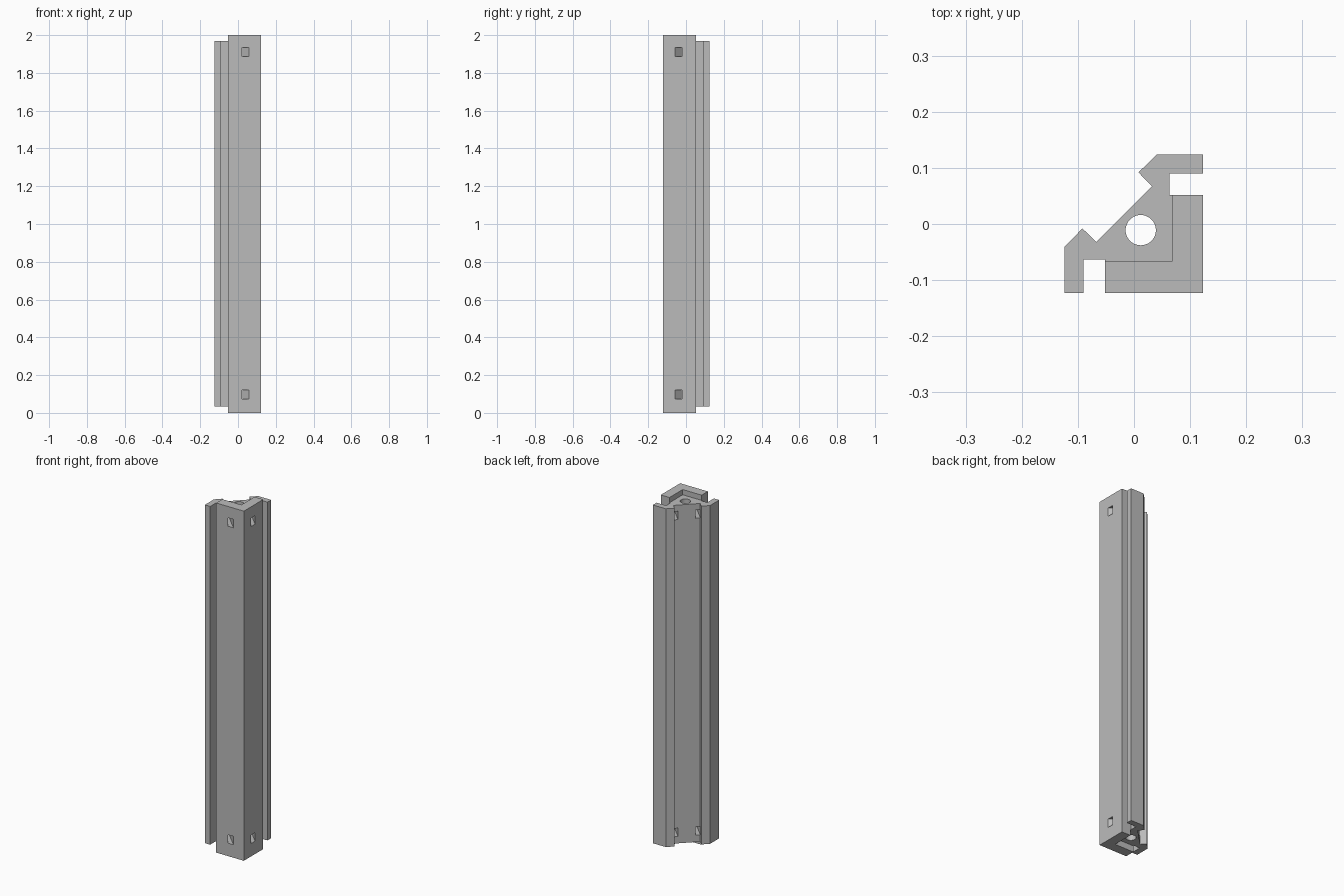
import bpy, bmesh
from math import cos, sin, pi, radians
from mathutils import Matrix

if "Cube" in bpy.data.objects:
    bpy.data.objects.remove(bpy.data.objects["Cube"])

TOP, BOTTOM = 1.97, 0.035  # ends of the recessed core


def prism(name, points, z0, z1):
    """Extrude a plan outline from z0 to z1."""
    bm = bmesh.new()
    base = bm.faces.new([bm.verts.new((x, y, z0)) for x, y in points])
    new = bmesh.ops.extrude_face_region(bm, geom=[base])["geom"]
    bmesh.ops.translate(bm, vec=(0, 0, z1 - z0),
                        verts=[v for v in new if isinstance(v, bmesh.types.BMVert)])
    bmesh.ops.recalc_face_normals(bm, faces=bm.faces)
    mesh = bpy.data.meshes.new(name)
    bm.to_mesh(mesh)
    bm.free()
    obj = bpy.data.objects.new(name, mesh)
    bpy.context.collection.objects.link(obj)
    return obj


def cut(obj, cutter):
    """Subtract the cutter, apply the result and discard the cutter."""
    cutter.hide_render = True
    mod = obj.modifiers.new("cut", 'BOOLEAN')
    mod.operation, mod.solver, mod.object = 'DIFFERENCE', 'EXACT', cutter
    bpy.ops.object.select_all(action='DESELECT')
    bpy.context.view_layer.objects.active = obj
    obj.select_set(True)
    bpy.ops.object.modifier_apply(modifier=mod.name)
    bpy.data.objects.remove(cutter)


# Corner post outline: one half, mirrored across the diagonal
corner = (0.123, -0.123)
half = [(-0.052, -0.123), (-0.052, -0.063), (-0.09, -0.063), (-0.09, -0.123),
        (-0.124, -0.123), (-0.124, -0.041), (-0.092, -0.008), (-0.067, -0.032)]
outline = [corner] + half + [(-y, -x) for x, y in reversed(half)]
post = prism("corner_post", outline, 0, 2)

# Recess both ends, leaving an L-shaped lip along the outer corner
recess = [(-0.2, -0.2), (-0.06, -0.2), (-0.06, -0.067), (0.068, -0.067),
          (0.068, 0.06), (0.2, 0.06), (0.2, 0.2), (-0.2, 0.2)]
cut(post, prism("top_recess", recess, TOP, 2.1))
cut(post, prism("bottom_recess", recess, -0.1, BOTTOM))

# Round bore along the whole length
circle = [(0.012 + 0.027 * cos(i * pi / 20), -0.011 + 0.027 * sin(i * pi / 20))
          for i in range(40)]
cut(post, prism("bore", circle, -0.1, 2.1))

# Rectangular channels running from the outer faces to the diagonal face
turn = Matrix.Rotation(radians(45), 4, 'Z')
for z in (0.098, 1.911):
    for side in (-0.059, 0.059):
        a, b = side - 0.0125, side + 0.0125
        channel = prism("channel", [(a, -0.3), (b, -0.3), (b, 0.035), (a, 0.035)],
                        z - 0.024, z + 0.024)
        channel.data.transform(turn)
        cut(post, channel)

# Plain grey finish
grey = bpy.data.materials.new("plain grey")
grey.use_nodes = True
colour = (0.5, 0.5, 0.5, 1)
grey.diffuse_color = colour
grey.node_tree.nodes["Principled BSDF"].inputs["Base Color"].default_value = colour
post.data.materials.clear()
post.data.materials.append(grey)
for face in post.data.polygons:
    face.material_index = 0
bpy.ops.object.select_all(action='DESELECT')
post.select_set(True)
bpy.context.view_layer.objects.active = post
bpy.ops.object.shade_smooth_by_angle(angle=radians(30))
